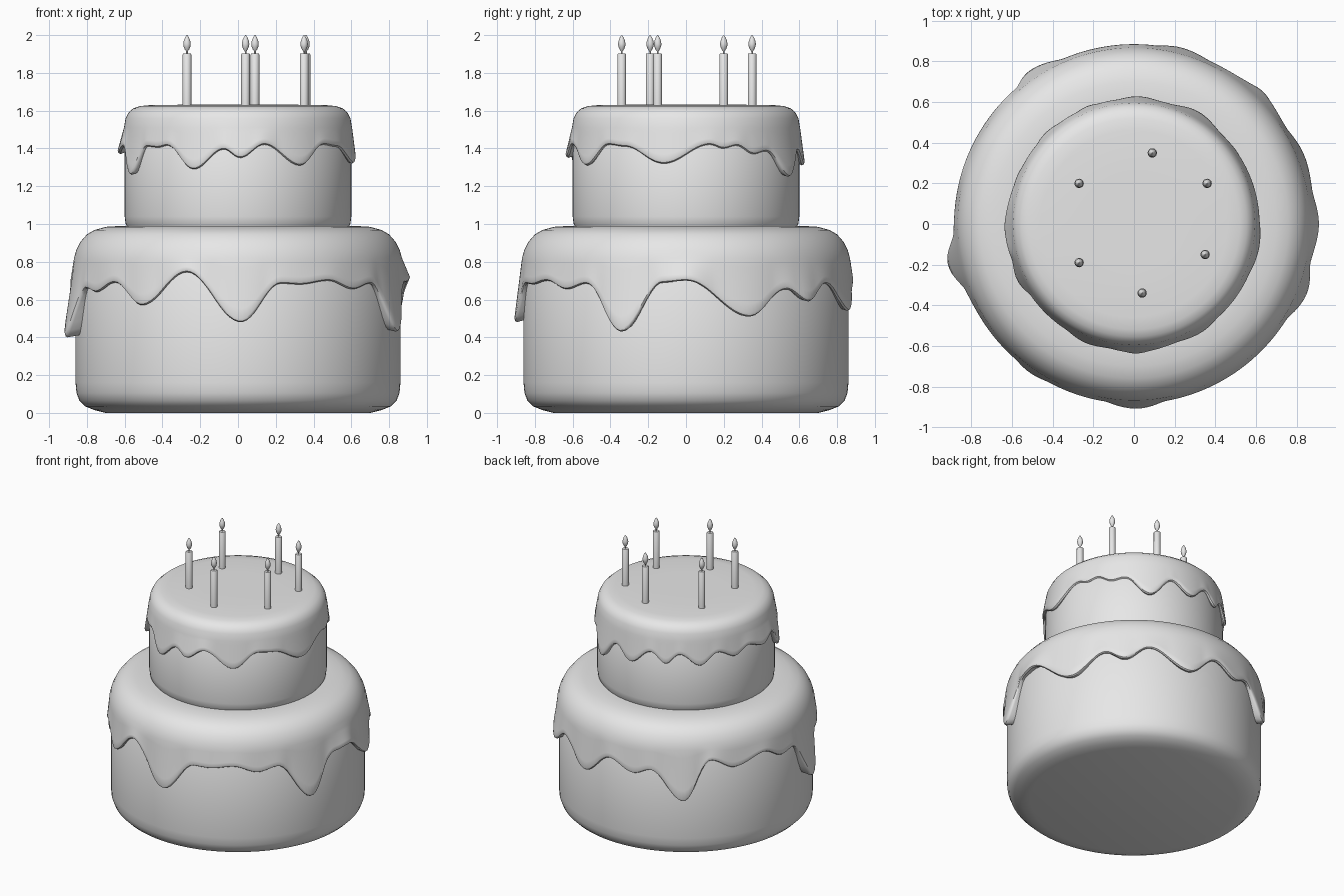
import bpy
import bmesh
import math

old = bpy.data.objects.get("Cube")
if old:
    bpy.data.objects.remove(old, do_unlink=True)

# One plain colour for the whole cake
grey = bpy.data.materials.new("plain_grey")
grey.use_nodes = True
colour = (0.8, 0.8, 0.8, 1.0)
grey.diffuse_color = colour
grey.node_tree.nodes["Principled BSDF"].inputs["Base Color"].default_value = colour


def lathe(name, profile_at, segments, location=(0, 0, 0), cap_end=True):
    """Revolve a profile of (radius, height) that may change with the angle."""
    bm = bmesh.new()
    columns = []
    for i in range(segments):
        degrees = 360 * i / segments
        a = math.radians(degrees)
        columns.append([bm.verts.new((r * math.cos(a), r * math.sin(a), z))
                        for r, z in profile_at(degrees)])
    for i, column in enumerate(columns):
        following = columns[(i + 1) % segments]
        for j in range(len(column) - 1):
            bm.faces.new((column[j], following[j], following[j + 1], column[j + 1]))
    bm.faces.new([column[0] for column in columns])
    if cap_end:
        bm.faces.new([column[-1] for column in columns])
    bmesh.ops.recalc_face_normals(bm, faces=bm.faces)
    mesh = bpy.data.meshes.new(name)
    bm.to_mesh(mesh)
    bm.free()
    mesh.materials.append(grey)
    obj = bpy.data.objects.new(name, mesh)
    obj.location = location
    bpy.context.collection.objects.link(obj)
    bpy.ops.object.select_all(action="DESELECT")
    obj.select_set(True)
    bpy.context.view_layer.objects.active = obj
    bpy.ops.object.shade_smooth_by_angle(angle=math.radians(40))
    return obj


def edge_height(keys, degrees):
    """Ease between the high and low points of a drip edge, all the way round."""
    wrapped = [(keys[-1][0] - 360, keys[-1][1])] + keys + [(keys[0][0] + 360, keys[0][1])]
    for (a0, z0), (a1, z1) in zip(wrapped, wrapped[1:]):
        if a0 <= degrees <= a1:
            t = (degrees - a0) / (a1 - a0)
            return z0 + (z1 - z0) * (1 - math.cos(math.pi * t)) / 2
    return keys[0][1]


def frosting(name, shoulder, keys, cake_radius, rest_radius, rest_height, flare, bumps):
    """Dome over a tier, falling to a drip edge with a rounded lip."""
    start_r, start_z = shoulder[-1]

    def profile(degrees):
        low = edge_height(keys, degrees)
        low_r = rest_radius + max(0, rest_height - low) * flare
        for centre, width, size in bumps:
            offset = (degrees - centre + 180) % 360 - 180
            low_r += size * math.exp(-(offset / width) ** 2)
        points = list(shoulder)
        steps = 6
        for k in range(1, steps + 1):
            t = k / steps
            points.append((start_r + (low_r - start_r) * t,
                           start_z + (low + 0.02 - start_z) * t))
        points += [(low_r - 0.004, low + 0.006), (low_r - 0.014, low),
                   (cake_radius - 0.02, low + 0.015)]
        return points

    return lathe(name, profile, 240, cap_end=False)


# Cake tiers
lower_profile = [(0.70, 0.0), (0.76, 0.015), (0.81, 0.035), (0.84, 0.065),
                 (0.855, 0.105), (0.86, 0.16), (0.86, 0.80), (0.80, 0.90)]
lathe("lower_tier", lambda a: lower_profile, 128)
upper_profile = [(0.57, 0.96), (0.595, 1.0), (0.60, 1.04), (0.60, 1.48), (0.54, 1.56)]
lathe("upper_tier", lambda a: upper_profile, 128)

# Drip edges as (angle, height) high and low points
lower_edge = [(0, 0.70), (22, 0.51), (37, 0.655), (46, 0.59), (57, 0.685), (75, 0.54),
              (89, 0.69), (101, 0.62), (109, 0.66), (124, 0.455), (136, 0.74),
              (147, 0.67), (162, 0.73), (173, 0.66), (180, 0.68), (192, 0.40),
              (204, 0.66), (211, 0.64), (222, 0.69), (235, 0.57), (252, 0.745),
              (271, 0.48), (285, 0.685), (292, 0.68), (303, 0.70), (314, 0.655),
              (323, 0.685), (338, 0.43), (352, 0.69)]
upper_edge = [(12, 1.42), (19, 1.40), (26, 1.415), (36, 1.37), (44, 1.385), (60, 1.25),
              (75, 1.39), (88, 1.31), (102, 1.41), (112, 1.34), (121, 1.41), (134, 1.33),
              (146, 1.41), (158, 1.36), (168, 1.41), (181, 1.37), (193, 1.41),
              (206, 1.26), (218, 1.41), (226, 1.405), (232, 1.415), (248, 1.29),
              (263, 1.395), (271, 1.35), (283, 1.42), (302, 1.31), (318, 1.42),
              (328, 1.41), (349, 1.32)]

# Frosting
frosting("lower_frosting",
         [(0.30, 0.985), (0.62, 0.99), (0.70, 0.985), (0.76, 0.968), (0.80, 0.945),
          (0.835, 0.905), (0.857, 0.86), (0.868, 0.82)],
         lower_edge, 0.86, 0.885, 0.62, 0.17, [(0, 9, 0.025), (45, 8, 0.02), (193, 9, 0.015)])
frosting("upper_frosting",
         [(0.25, 1.632), (0.46, 1.63), (0.52, 1.624), (0.555, 1.612), (0.58, 1.59),
          (0.595, 1.56), (0.604, 1.51)],
         upper_edge, 0.60, 0.618, 1.38, 0.15, [(183, 15, 0.018), (271, 12, 0.015)])

# Candles with wicks and flames
spots = [(0.09, 0.35), (0.36, 0.20), (0.35, -0.15), (0.04, -0.34), (-0.27, -0.19), (-0.27, 0.20)]
candle_profile = [(0.023, 1.60), (0.023, 1.898), (0.020, 1.902)]
wick_profile = [(0.004, 1.89), (0.004, 1.925)]
flame_profile = [(0.003, 1.912), (0.012, 1.925), (0.018, 1.94), (0.020, 1.953),
                 (0.017, 1.97), (0.010, 1.988), (0.002, 2.0)]
for n, (x, y) in enumerate(spots, 1):
    for part, shape in (("candle", candle_profile), ("wick", wick_profile),
                        ("flame", flame_profile)):
        lathe(f"{part}_{n}", lambda a: shape, 20, (x, y, 0))
